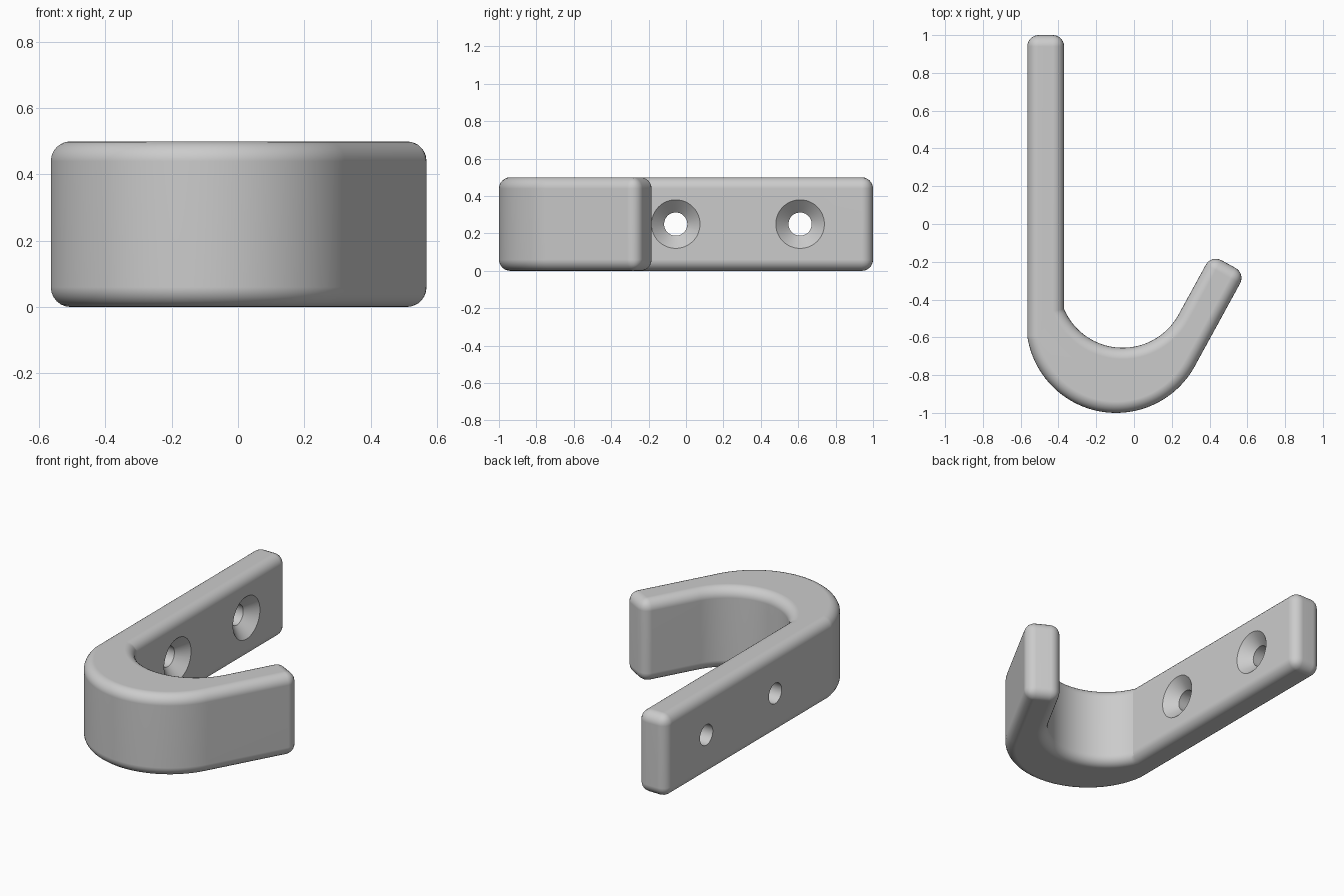
import bpy, bmesh, math
from mathutils import Vector, Matrix

default = bpy.data.objects.get("Cube")
if default:
    bpy.data.objects.remove(default, do_unlink=True)

HEIGHT = 0.5
FILLET = 0.06
LEFT, FACE = -0.565, -0.37       # back and front of the wall plate
ARM = math.radians(61.3)         # lean of the free arm
ARM_END = 0.054                  # distance of the tip along the arm direction
direction = Vector((math.cos(ARM), math.sin(ARM)))

grey = bpy.data.materials.new("plain grey")
grey.use_nodes = True
colour = (0.6, 0.6, 0.6, 1)
grey.diffuse_color = colour
grey.node_tree.nodes["Principled BSDF"].inputs["Base Color"].default_value = colour


def new_object(name, bm):
    bmesh.ops.recalc_face_normals(bm, faces=bm.faces)
    mesh = bpy.data.meshes.new(name)
    bm.to_mesh(mesh)
    bm.free()
    obj = bpy.data.objects.new(name, mesh)
    bpy.context.collection.objects.link(obj)
    mesh.materials.append(grey)
    return obj


def bend(cx, cy, radius, x_start, steps=48):
    """Arc from the plate line x_start round to the tangent with the arm, then the tip."""
    start = math.pi + math.acos((cx - x_start) / radius)
    end = 2 * math.pi + ARM - math.pi / 2
    points = [Vector((cx + radius * math.cos(a), cy + radius * math.sin(a)))
              for a in (start + (end - start) * i / steps for i in range(steps + 1))]
    last = points[-1]
    points.append(last + direction * (ARM_END - last.dot(direction)))
    return points


# Hook body: plan outline pulled up, then rounded on its right-angled edges
outer = bend(-0.095, -0.525, 0.475, LEFT)
inner = bend(-0.06, -0.318, 0.337, FACE)
outline = [Vector((LEFT, 1))] + outer + inner[::-1] + [Vector((FACE, 1))]
bm = bmesh.new()
base = bm.faces.new([bm.verts.new((p.x, p.y, 0)) for p in outline])
pulled = bmesh.ops.extrude_face_region(bm, geom=[base])["geom"]
bmesh.ops.translate(bm, vec=(0, 0, HEIGHT),
                    verts=[g for g in pulled if isinstance(g, bmesh.types.BMVert)])
hook = new_object("hook_body", bm)
bpy.context.view_layer.objects.active = hook
hook.select_set(True)

bevel = hook.modifiers.new("rounded edges", "BEVEL")
bevel.width = FILLET
bevel.segments = 6
bevel.limit_method = "ANGLE"
bevel.angle_limit = math.radians(50)
bevel.use_clamp_overlap = False
bpy.ops.object.modifier_apply(modifier=bevel.name)


# Countersunk screw holes
def screw_cutter(y):
    bm = bmesh.new()
    profile = [(FACE + 0.1, 0), (FACE + 0.1, 0.13), (FACE, 0.13),
               (FACE - 0.065, 0.062), (LEFT - 0.1, 0.062), (LEFT - 0.1, 0)]
    verts = [bm.verts.new((x, r, 0)) for x, r in profile]
    edges = [bm.edges.new(pair) for pair in zip(verts, verts[1:])]
    bmesh.ops.spin(bm, geom=verts + edges, cent=(0, 0, 0), axis=(1, 0, 0),
                   angle=2 * math.pi, steps=48)
    bmesh.ops.remove_doubles(bm, verts=bm.verts, dist=0.0001)
    bmesh.ops.transform(bm, matrix=Matrix.Translation((0, y, HEIGHT / 2)), verts=bm.verts)
    return new_object("screw_cutter", bm)


for y in (-0.055, 0.61):
    cutter = screw_cutter(y)
    cutter.hide_render = True
    cut = hook.modifiers.new("screw hole", "BOOLEAN")
    cut.operation = "DIFFERENCE"
    cut.solver = "EXACT"
    cut.object = cutter
    bpy.ops.object.modifier_apply(modifier=cut.name)
    bpy.data.objects.remove(cutter, do_unlink=True)

# Smooth shading with the flat faces kept flat
bpy.ops.object.shade_smooth_by_angle(angle=math.radians(20))
weighted = hook.modifiers.new("flat face normals", "WEIGHTED_NORMAL")
weighted.keep_sharp = True
